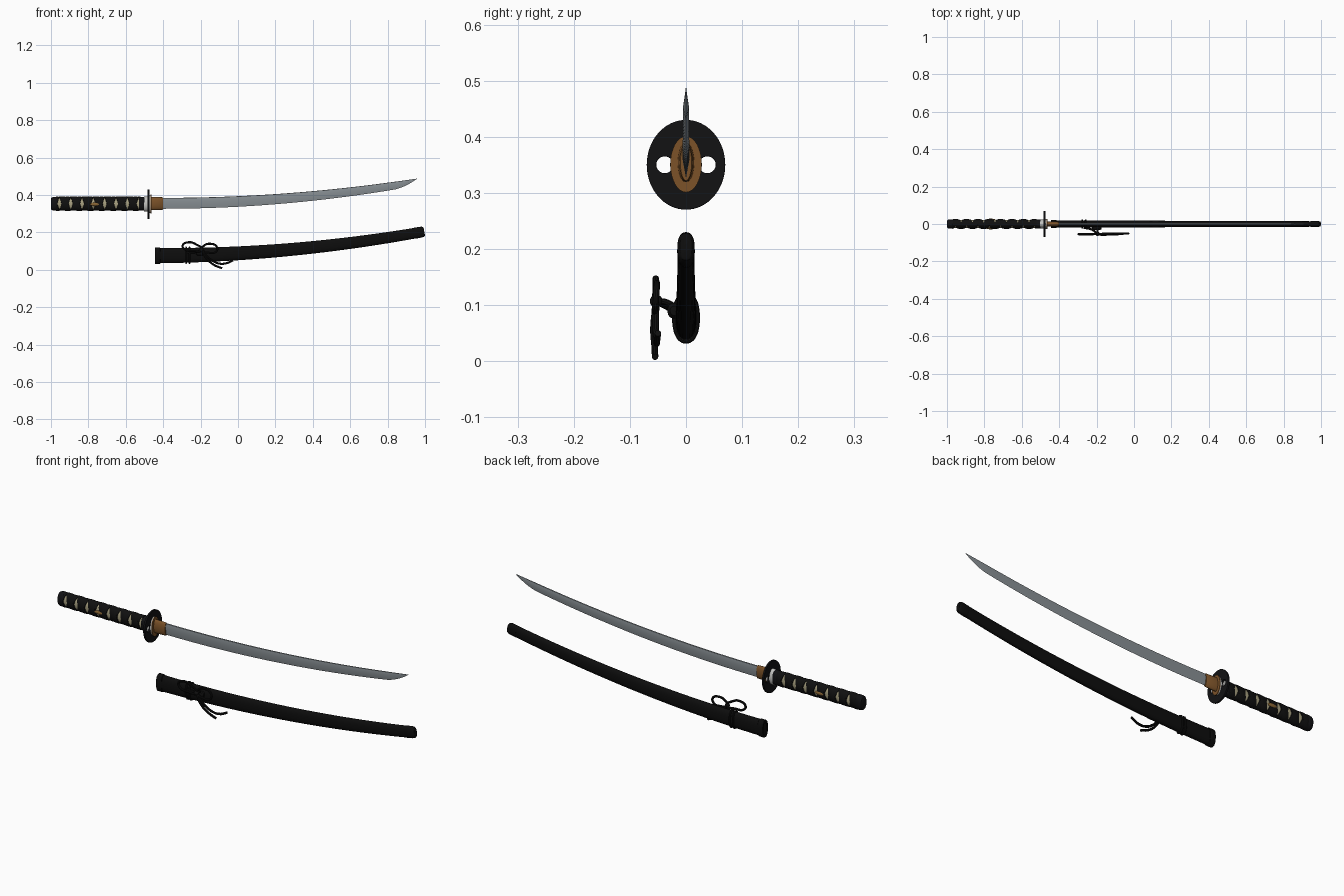
import bpy, bmesh, math
from mathutils import Vector

if "Cube" in bpy.data.objects:
    bpy.data.objects.remove(bpy.data.objects["Cube"])

def mat(name, r, g, b):
    m = bpy.data.materials.new(name)
    m.diffuse_color = (r, g, b, 1)
    m.use_nodes = True
    m.node_tree.nodes["Principled BSDF"].inputs["Base Color"].default_value = m.diffuse_color
    return m

BLACK = mat("black_lacquer", 0.004, 0.004, 0.004)
IRON = mat("dark_iron", 0.006, 0.006, 0.007)
CORD = mat("black_cord", 0.005, 0.005, 0.005)
STEEL = mat("steel", 0.25, 0.28, 0.30)
BRASS = mat("brown_brass", 0.20, 0.085, 0.022)
CREAM = mat("cream_rayskin", 0.40, 0.36, 0.22)
SILVER = mat("pale_silver", 0.55, 0.55, 0.53)
GOLD = mat("old_gold", 0.25, 0.13, 0.035)

def finish(ob, m, angle=35):
    ob.data.materials.append(m)
    bpy.ops.object.select_all(action='DESELECT')
    bpy.context.view_layer.objects.active = ob
    ob.select_set(True)
    if ob.type == 'CURVE':
        bpy.ops.object.convert(target='MESH')
        ob = bpy.context.object
    bpy.ops.object.shade_smooth_by_angle(angle=math.radians(angle))
    return ob

def loft(name, rings, m, cap=True, closed=True, angle=35):
    """Skin a list of equal-length point rings."""
    bm = bmesh.new()
    vs = [[bm.verts.new(p) for p in r] for r in rings]
    n = len(rings[0])
    for a, b in zip(vs, vs[1:]):
        for j in range(n if closed else n - 1):
            k = (j + 1) % n
            bm.faces.new((a[j], a[k], b[k], b[j]))
    if cap:
        bm.faces.new(vs[0])
        bm.faces.new(vs[-1])
    bmesh.ops.recalc_face_normals(bm, faces=bm.faces)
    me = bpy.data.meshes.new(name)
    bm.to_mesh(me)
    bm.free()
    ob = bpy.data.objects.new(name, me)
    bpy.context.collection.objects.link(ob)
    return finish(ob, m, angle)

def oval(x, z, hh, hw, tilt=0.0, n=40, e=0.9):
    """Oval section facing along x, leaning with the curve."""
    pts = []
    for i in range(n):
        a = 2 * math.pi * i / n
        c, s = math.cos(a), math.sin(a)
        u = hh * math.copysign(abs(c) ** e, c)
        v = hw * math.copysign(abs(s) ** e, s)
        pts.append((x - u * math.sin(tilt), v, z + u * math.cos(tilt)))
    return pts

def lerp(a, b, t):
    return a + (b - a) * t

ZC = 0.353  # hilt axis height

# --- hilt: rayskin core and metal caps
loft("handle_core", [oval(x, ZC, 0.033, 0.0205) for x in (-0.98, -0.51)], CREAM)
loft("pommel_cap", [oval(x, ZC, 0.037 * s, 0.025 * s) for x, s in
     ((-1.0, .72), (-0.997, .88), (-0.99, .97), (-0.982, 1), (-0.968, 1), (-0.966, .95))], IRON)
loft("handle_collar", [oval(x, ZC, 0.037 * s, 0.025 * s) for x, s in
     ((-0.528, .95), (-0.526, 1), (-0.502, 1), (-0.50, .96))], IRON)

# --- two opposite cord wraps that leave diamond gaps front and back
PITCH, W = 0.0605, 0.039
def wrap(name, sign, lift):
    rings = []
    for i in range(8 * 40 + 1):
        phi = 2 * math.pi * i / 40
        x0 = -0.985 + PITCH * i / 40
        ring = []
        for t, r in ((-.5, -.001), (-.47, .003), (-.25, .0042), (0, .0046),
                     (.25, .0042), (.47, .003), (.5, -.001)):
            x = min(max(x0 + t * W, -0.972), -0.522)
            r += lift if r > 0 else 0
            ring.append((x, -(0.0205 + r) * math.cos(phi),
                         ZC + sign * (0.033 + r) * math.sin(phi)))
        rings.append(ring)
    loft(name, rings, CORD, cap=False, closed=False)
wrap("handle_wrap_a", 1, 0.0)
wrap("handle_wrap_b", -1, 0.0012)

# --- small hilt ornaments, one each side
for side, nm in ((-1, "front"), (1, "back")):
    bpy.ops.mesh.primitive_uv_sphere_add(segments=20, ring_count=10, radius=1,
                                         location=(-0.765, side * 0.023, ZC - 0.003))
    o = bpy.context.object
    o.name = "ornament_" + nm
    o.scale = (0.026, 0.0055, 0.009)
    finish(o, GOLD)

# --- guard: oval plate with two round holes
cu = bpy.data.curves.new("guard", 'CURVE')
cu.dimensions, cu.fill_mode = '2D', 'BOTH'
cu.extrude, cu.bevel_depth = 0.003, 0.002
for cx, rx, ry, n in ((0, .068, .078, 64), (-.038, .017, .017, 28), (.038, .017, .017, 28)):
    sp = cu.splines.new('POLY')
    sp.points.add(n - 1)
    sp.use_cyclic_u = True
    for i, p in enumerate(sp.points):
        a = 2 * math.pi * i / n
        p.co = (cx + rx * math.cos(a), ry * math.sin(a), 0, 1)
guard = bpy.data.objects.new("guard", cu)
bpy.context.collection.objects.link(guard)
guard.location = (-0.479, 0, 0.35)
guard.rotation_euler = (math.pi / 2, 0, math.pi / 2)
finish(guard, IRON)

# --- spacers and blade collar
def disc(name, x0, x1, hh, hw, m):
    loft(name, [oval(x, 0.351, hh, hw, e=1) for x in (x0, x1)], m)
disc("spacer_rear", -0.502, -0.483, 0.040, 0.025, SILVER)
disc("spacer_front", -0.476, -0.466, 0.047, 0.026, SILVER)
disc("spacer_face", -0.467, -0.463, 0.050, 0.028, BRASS)
loft("blade_collar", [oval(x, 0.354, hh, hw, e=1) for x, hh, hw in
     ((-0.465, .035, .0145), (-0.405, .0335, .012), (-0.402, .032, .010))], BRASS)

# --- blade: ridge-sided section, edge below, sweeping up to the point
def blade_ring(x):
    d = max(x + 0.4, 0)
    top = 0.383 + 0.0565 * d * d
    bot = 0.326 + 0.0672 * d * d
    w = 1.0 - 0.2 * d / 1.36
    if x > 0.83:
        t = (x - 0.83) / 0.127
        bot = lerp(0.4277, top - 0.0008, t ** 1.25)
        w *= 1 - 0.9 * t
    mid = lerp(bot, top, 0.62)
    return [(x, -.0036 * w, top), (x, -.0065 * w, mid), (x, 0, bot),
            (x, .0065 * w, mid), (x, .0036 * w, top), (x, 0, top + .0012 * w)]
xs = [-0.46 + 1.29 * i / 30 for i in range(31)] + [0.83 + 0.127 * i / 10 for i in range(1, 11)]
loft("blade", [blade_ring(x) for x in xs], STEEL, angle=30)

# --- scabbard body, hollow mouth and end cap
def sheath(x, s=1.0, grow=0.0, e=0.85):
    t = (x + 0.445) / 1.44
    d = x + 0.445
    return oval(x, 0.0755 + 0.062 * d * d, (lerp(.041, .028, t) + grow) * s,
                (lerp(.0195, .0145, t) + grow) * s, math.atan(0.124 * d), e=e)
loft("scabbard", [sheath(-0.44 + 1.40 * i / 36) for i in range(37)], BLACK)
loft("scabbard_mouth", [sheath(x, s, .003) for x, s in
     ((-0.441, .68), (-0.445, .70), (-0.445, .96), (-0.443, 1), (-0.417, 1), (-0.415, .94))], BLACK)
loft("scabbard_end", [sheath(x, s, .001) for x, s in
     ((0.945, .96), (0.947, 1), (0.978, 1), (0.988, .95), (0.994, .84), (0.996, .7))], BLACK)

# --- cord knob on the scabbard front
loft("cord_knob", [oval(x, 0.09, 0.014 * s, 0.012 * s) for x, s in
     ((-0.225, .6), (-0.218, 1), (-0.182, 1), (-0.175, .6))], BLACK)
bpy.context.object.location.y = -0.021

# --- hanging cord: round tube through a few points
def cord(name, pts, cyclic=False, r=0.0058):
    c = bpy.data.curves.new(name, 'CURVE')
    c.dimensions = '3D'
    c.bevel_depth, c.bevel_resolution, c.resolution_u = r, 3, 8
    c.use_fill_caps = True
    sp = c.splines.new('BEZIER')
    sp.bezier_points.add(len(pts) - 1)
    sp.use_cyclic_u = cyclic
    for p, co in zip(sp.bezier_points, pts):
        p.co = co
        p.handle_left_type = p.handle_right_type = 'AUTO'
    o = bpy.data.objects.new(name, c)
    bpy.context.collection.objects.link(o)
    finish(o, CORD)

for i, x in enumerate((-0.277, -0.259)):
    cord("cord_band_%d" % (i + 1), [Vector(p) for p in oval(x, 0.0775, .0415, .0200, n=16)], True, .005)
K = (-0.195, -0.053, 0.107)
cord("cord_stem_a", [(-0.268, -0.020, 0.09), (-0.225, -0.030, 0.095), K])
cord("cord_stem_b", [(-0.195, -0.012, 0.09), (-0.195, -0.035, 0.105), K])
cord("bow_loop_left", [K, (-0.225, -.053, .136), (-0.262, -.054, .147), (-0.296, -.054, .130),
                       (-0.283, -.055, .108), (-0.24, -.055, .101)], True)
cord("bow_loop_right", [K, (-0.183, -.053, .128), (-0.15, -.052, .139), (-0.113, -.053, .122),
                        (-0.118, -.055, .096), (-0.155, -.056, .091)], True)
cord("cord_tail_a", [K, (-0.17, -.058, .062), (-0.13, -.056, .027), (-0.085, -.055, .0075)])
cord("cord_tail_b", [K, (-0.15, -.054, .058), (-0.105, -.052, .034), (-0.065, -.052, .034),
                     (-0.027, -.050, .050)])
bpy.ops.mesh.primitive_uv_sphere_add(segments=20, ring_count=12, radius=0.0115, location=K)
bpy.context.object.name = "bow_knot"
finish(bpy.context.object, CORD)
